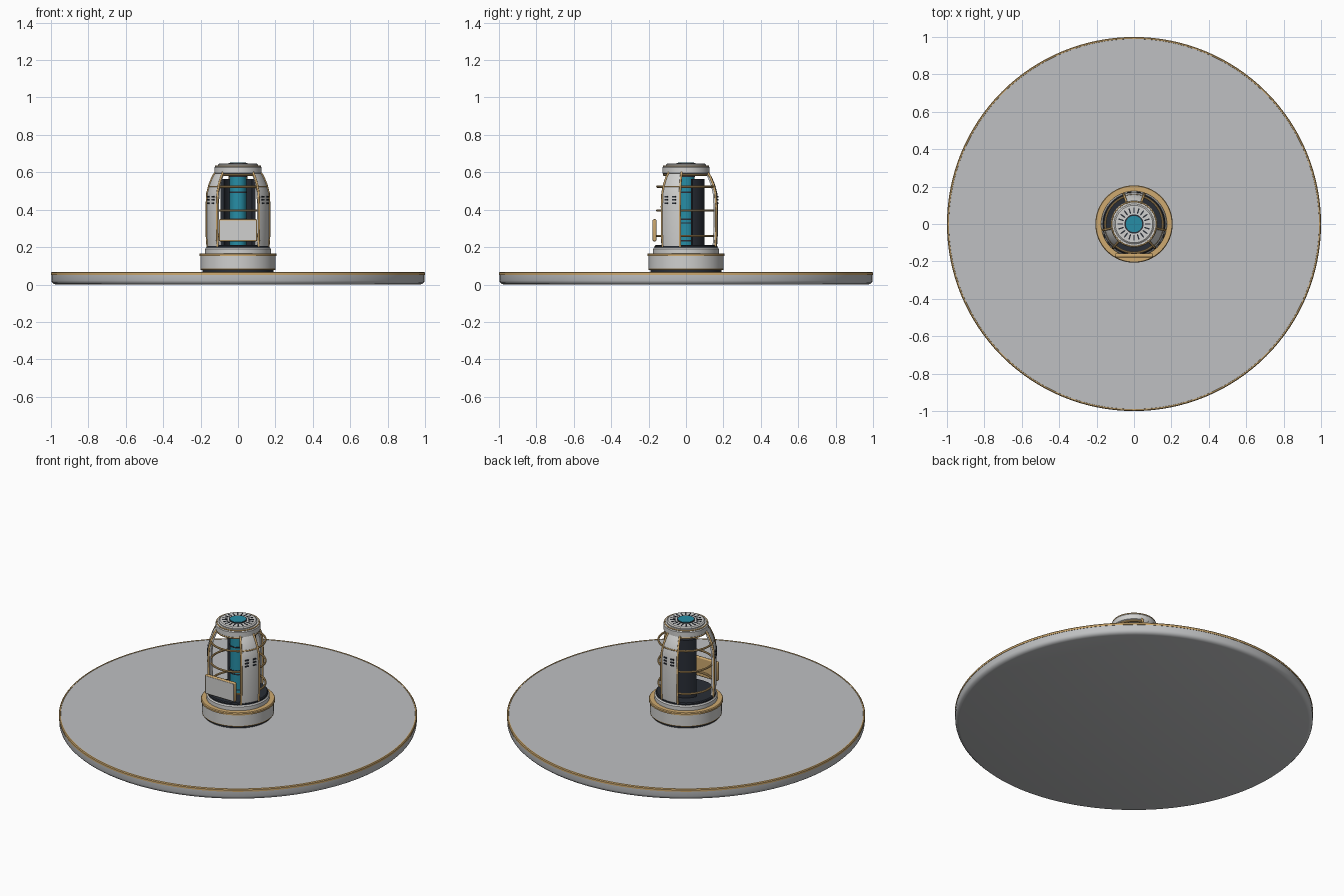
import bpy, bmesh, math
from math import cos, sin, radians

cube = bpy.data.objects.get("Cube")
if cube:
    bpy.data.objects.remove(cube, do_unlink=True)


def material(name, r, g, b):
    m = bpy.data.materials.new(name)
    m.use_nodes = True
    m.diffuse_color = (r, g, b, 1)
    m.node_tree.nodes["Principled BSDF"].inputs["Base Color"].default_value = (r, g, b, 1)
    return m


GREY = material("floor grey", .52, .53, .54)
LIGHT = material("shell light grey", .63, .63, .62)
GOLD = material("warm gold", .62, .40, .16)
DARK = material("dark slate", .022, .027, .037)
BLUE = material("teal blue", .02, .27, .38)


def finish(name, bm, mat):
    bmesh.ops.recalc_face_normals(bm, faces=bm.faces)
    me = bpy.data.meshes.new(name)
    bm.to_mesh(me)
    bm.free()
    me.materials.append(mat)
    me.shade_smooth()
    me.set_sharp_from_angle(angle=radians(32))
    ob = bpy.data.objects.new(name, me)
    bpy.context.collection.objects.link(ob)
    return ob


def sweep(name, profile, mat, start=0, end=360, steps=64):
    """Turn a closed (radius, height) outline about z, fully or in part."""
    bm = bmesh.new()
    full = end - start == 360
    rows = []
    for i in range(steps if full else steps + 1):
        a = radians(start + (end - start) * i / steps)
        rows.append([bm.verts.new((r * cos(a), r * sin(a), z)) for r, z in profile])
    n = len(profile)
    for i in range(steps):
        p, q = rows[i], rows[(i + 1) % len(rows)]
        for j in range(n):
            k = (j + 1) % n
            bm.faces.new((p[j], q[j], q[k], p[k]))
    if not full:
        bm.faces.new(rows[0])
        bm.faces.new(rows[-1])
    bmesh.ops.remove_doubles(bm, verts=bm.verts, dist=1e-6)
    return finish(name, bm, mat)


def band(name, r0, r1, z0, z1, mat, **kw):
    return sweep(name, [(r0, z0), (r1, z0), (r1, z1), (r0, z1)], mat, **kw)


def ring(name, radius, z, thick, mat):
    circle = [(radius + thick * cos(radians(45 * i)), z + thick * sin(radians(45 * i)))
              for i in range(8)]
    return sweep(name, circle, mat)


def box(name, centre, size, mat, turn=0, bevel=0):
    bm = bmesh.new()
    bmesh.ops.create_cube(bm, size=1)
    bmesh.ops.scale(bm, vec=size, verts=bm.verts)
    ob = finish(name, bm, mat)
    ob.location = centre
    ob.rotation_euler.z = radians(turn)
    if bevel:
        mod = ob.modifiers.new("rounding", 'BEVEL')
        mod.width = bevel
        mod.segments = 2
    return ob


def tube(name, points, thick, mat):
    cu = bpy.data.curves.new(name, 'CURVE')
    cu.dimensions = '3D'
    cu.bevel_depth = thick
    cu.bevel_resolution = 2
    cu.use_fill_caps = True
    sp = cu.splines.new('POLY')
    sp.points.add(len(points) - 1)
    for p, co in zip(sp.points, points):
        p.co = (*co, 1)
    cu.materials.append(mat)
    ob = bpy.data.objects.new(name, cu)
    bpy.context.collection.objects.link(ob)
    return ob


# Wide floor disc with a rounded lower edge and gold rim
sweep("floor_disc", [(0, 0), (.975, 0), (.987, .004), (.995, .012), (.998, .022),
                     (.998, .054), (.99, .066), (0, .066)], GREY, steps=128)
sweep("floor_rim", [(.985, .052), (1, .052), (1, .063), (.996, .068), (.99, .068)],
      GOLD, steps=128)

# Stepped pedestal
band("pedestal_foot", 0, .19, .064, .082, DARK)
ring("pedestal_foot_trim", .196, .082, .005, GOLD)
band("pedestal_drum", 0, .2, .08, .156, LIGHT)
sweep("pedestal_trim", [(0, .152), (.207, .152), (.207, .162), (.203, .167), (0, .167)], GOLD)
sweep("pedestal_step", [(0, .165), (.176, .165), (.176, .19), (.17, .197), (0, .197)], LIGHT)
sweep("pod_floor", [(0, .195), (.168, .195), (.168, .205), (.163, .21), (0, .21)], DARK)

# Glowing core with dark bands and a curved back shell
band("core_column", 0, .045, .205, .595, BLUE, steps=32)
for z in (.23, .325, .345, .49, .575):
    band("core_band", 0, .047, z, z + .007, DARK, steps=32)
band("back_shell", .08, .1, .21, .565, DARK, start=20, end=160, steps=28)

# Three curved ribs with gold edging and dark slots
outer = [(.166, .2), (.17, .26), (.171, .42), (.167, .49), (.155, .535), (.138, .575), (.122, .6)]
inner = [(r - .016, z) for r, z in reversed(outer)]
for angle in (-30, 90, 210):
    sweep("rib", outer + inner, LIGHT, start=angle - 19, end=angle + 19, steps=12)
    for side in (-19, 19):
        a = radians(angle + side)
        tube("rib_edging", [(r * cos(a), r * sin(a), z) for r, z in outer], .006, GOLD)
    for side in (-8, 8):
        for z in (.43, .448, .466):
            band("rib_slot", .165, .1735, z, z + .008, DARK,
                 start=angle + side - 3.5, end=angle + side + 3.5, steps=4)

# Guard rings around the pod
for z in (.26, .395, .523):
    ring("guard_ring", .154, z, .006, GOLD)

# Front panel in its gold frame
box("front_panel_frame", (0, -.168, .29), (.205, .02, .118), GOLD, bevel=.006)
box("front_panel_face", (0, -.177, .29), (.193, .006, .106), LIGHT)

# Cap
ring("cap_lower_trim", .116, .587, .007, GOLD)
sweep("cap", [(0, .585), (.113, .585), (.126, .595), (.126, .625), (.118, .635), (0, .635)], LIGHT)
ring("cap_upper_trim", .119, .633, .004, GOLD)
sweep("cap_plate", [(0, .634), (.107, .634), (.107, .641), (.1, .646), (0, .646)], LIGHT)
band("cap_lens_rim", 0, .051, .64, .649, DARK)
band("cap_lens", 0, .044, .645, .651, BLUE)
for i in range(20):
    a = radians(18 * i)
    box("cap_vent", (.073 * cos(a), .073 * sin(a), .646), (.03, .007, .003), DARK, turn=18 * i)
